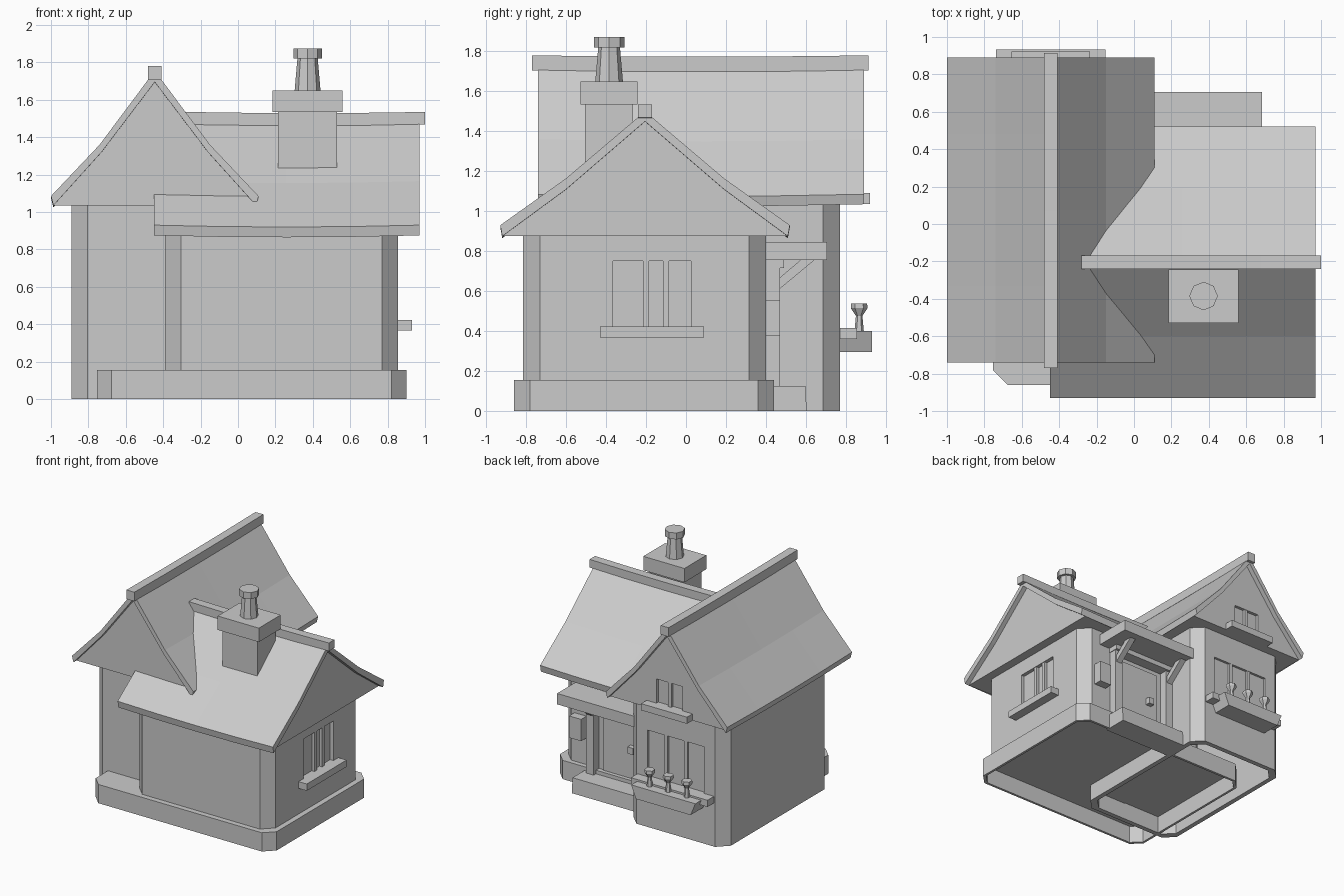
import bpy, bmesh
from mathutils import Vector

default = bpy.data.objects.get("Cube")
if default:
    bpy.data.objects.remove(default, do_unlink=True)

clay = bpy.data.materials.new("light_grey")
clay.use_nodes = True
clay.diffuse_color = (0.6, 0.6, 0.6, 1)
clay.node_tree.nodes["Principled BSDF"].inputs["Base Color"].default_value = (0.6, 0.6, 0.6, 1)


def finish(name, bm):
    bmesh.ops.recalc_face_normals(bm, faces=bm.faces)
    mesh = bpy.data.meshes.new(name)
    bm.to_mesh(mesh)
    bm.free()
    mesh.materials.append(clay)
    ob = bpy.data.objects.new(name, mesh)
    bpy.context.collection.objects.link(ob)
    return ob


def prism(name, profile, axis, start, end, sag=0.0):
    """Extrude a 2D profile along an axis, with an optional dip midway."""
    bm = bmesh.new()
    place = {"x": lambda p, t: (t, p[0], p[1]),
             "y": lambda p, t: (p[0], t, p[1]),
             "z": lambda p, t: (p[0], p[1], t)}[axis]
    steps = 4 if sag else 1
    rings = []
    for i in range(steps + 1):
        f = i / steps
        drop = Vector((0, 0, sag * 4 * f * (1 - f)))
        rings.append([bm.verts.new(Vector(place(p, start + (end - start) * f)) - drop)
                      for p in profile])
    n = len(profile)
    for r, s in zip(rings, rings[1:]):
        for k in range(n):
            bm.faces.new((r[k], r[(k + 1) % n], s[(k + 1) % n], s[k]))
    bm.faces.new(rings[0])
    bm.faces.new(rings[-1])
    return finish(name, bm)


def box(name, x0, x1, y0, y1, z0, z1):
    return prism(name, [(x0, y0), (x1, y0), (x1, y1), (x0, y1)], "z", z0, z1)


def chamfered(x0, x1, y0, y1, c=0.085):
    return [(x0 + c, y0), (x1 - c, y0), (x1, y0 + c), (x1, y1 - c),
            (x1 - c, y1), (x0 + c, y1), (x0, y1 - c), (x0, y0 + c)]


def cone(name, x, y, z0, z1, r0, r1, sides=8):
    bm = bmesh.new()
    bmesh.ops.create_cone(bm, cap_ends=True, segments=sides, radius1=r0, radius2=r1, depth=z1 - z0)
    bmesh.ops.translate(bm, verts=bm.verts, vec=(x, y, (z0 + z1) / 2))
    return finish(name, bm)


def carve(ob, cutter):
    """Subtract the cutter, bake the result and discard the cutter."""
    mod = ob.modifiers.new("cut", "BOOLEAN")
    mod.operation = "DIFFERENCE"
    mod.solver = "EXACT"
    mod.object = cutter
    bpy.context.view_layer.update()
    baked = bpy.data.meshes.new_from_object(ob.evaluated_get(bpy.context.evaluated_depsgraph_get()))
    ob.modifiers.clear()
    ob.data = baked
    bpy.data.objects.remove(cutter, do_unlink=True)


def roof(name, axis, mid, outer, inner, start, end, overhang):
    """Bent gable roof slab with a solid pediment inside it."""
    def mirror(pts):
        return [(mid - d, z) for d, z in reversed(pts)] + [(mid + d, z) for d, z in pts[1:]]
    prism(name, mirror(outer) + mirror(inner)[::-1], axis, start, end, 0.01)
    prism(name + "_gable", mirror(inner), axis, start + overhang, end - overhang)


def ridge(name, axis, mid, start, end, z0, z1, half=0.036):
    prism(name, [(mid - half, z0), (mid + half, z0), (mid + half, z1), (mid - half, z1)],
          axis, start, end, 0.006)


MA, MB = -0.445, -0.205   # centre lines of the tall wing and the low wing

# Walls and foundation, hollow underneath
tall_walls = prism("tall_wing_walls", chamfered(-0.89, 0.0, -0.62, 0.77), "z", 0, 1.045)
carve(tall_walls, prism("cutter", chamfered(-0.85, -0.04, -0.58, 0.73), "z", -0.1, 1.0))
low_walls = prism("low_wing_walls", chamfered(-0.39, 0.855, -0.815, 0.4), "z", 0.14, 0.885)
base = prism("foundation", chamfered(-0.755, 0.9, -0.86, 0.44, 0.08), "z", 0, 0.155)
carve(base, prism("cutter", chamfered(-0.735, 0.88, -0.84, 0.42, 0.075), "z", -0.1, 0.145))

# Roofs with ridge caps
roof("tall_roof", "y", MA, [(0, 1.755), (0.295, 1.36), (0.555, 1.085)],
     [(0, 1.695), (0.285, 1.32), (0.542, 1.035)], -0.74, 0.89, 0.04)
roof("low_roof", "x", MB, [(0, 1.5), (0.395, 1.165), (0.725, 0.93)],
     [(0, 1.45), (0.395, 1.11), (0.715, 0.875)], -0.45, 0.97, 0.04)
ridge("tall_ridge_cap", "y", MA, -0.77, 0.915, 1.705, 1.78)
ridge("low_ridge_cap", "x", MB, -0.28, 1.0, 1.468, 1.535)

# Side window on the low wing
carve(low_walls, box("cutter", 0.825, 0.95, -0.365, 0.025, 0.42, 0.75))
for y in (-0.2, -0.1):
    box("side_window_bar", 0.82, 0.85, y - 0.015, y + 0.015, 0.41, 0.755)
box("side_window_sill", 0.8, 0.93, -0.43, 0.09, 0.367, 0.423)

# Back window on the tall wing
carve(tall_walls, box("cutter", MA - 0.26, MA + 0.26, 0.75, 0.9, 0.415, 0.8))
for d in (-0.09, 0.09):
    box("back_window_bar", MA + d - 0.015, MA + d + 0.015, 0.745, 0.768, 0.41, 0.805)
box("back_window_sill", MA - 0.35, MA + 0.35, 0.74, 0.855, 0.36, 0.415)

# Attic window
attic = bpy.data.objects["tall_roof_gable"]
carve(attic, box("cutter", MA - 0.12, MA + 0.12, 0.825, 1.0, 1.08, 1.29))
box("attic_window_bar", MA - 0.015, MA + 0.015, 0.82, 0.848, 1.07, 1.295)
box("attic_window_sill", MA - 0.21, MA + 0.21, 0.8, 0.922, 1.035, 1.09)

# Planter with three plants
prism("planter", [(MA - 0.25, 0.295), (MA + 0.25, 0.295), (MA + 0.293, 0.4), (MA - 0.293, 0.4)],
      "y", 0.76, 0.932)
for d in (-0.17, 0, 0.17):
    cone("plant_stem", MA + d, 0.867, 0.38, 0.48, 0.025, 0.016, 6)
    cone("plant_leaves", MA + d, 0.867, 0.475, 0.515, 0.016, 0.042, 6)
    cone("plant_top", MA + d, 0.867, 0.515, 0.537, 0.042, 0.04, 6)

# Porch: canopy, braces, door and step
DOOR = 0.29
box("porch_canopy", DOOR - 0.395, DOOR + 0.395, 0.35, 0.705, 0.755, 0.845)
box("door_lintel", DOOR - 0.3, DOOR + 0.3, 0.38, 0.49, 0.715, 0.756)
for side in (-1, 1):
    x = DOOR + side * 0.26
    box("door_post", x - 0.035, x + 0.035, 0.38, 0.47, 0.12, 0.716)
    prism("canopy_brace", [(0.39, 0.6), (0.42, 0.57), (0.645, 0.757), (0.575, 0.757)],
          "x", x - 0.025, x + 0.025)
box("door", DOOR - 0.18, DOOR + 0.18, 0.38, 0.409, 0.13, 0.68)
box("door_handle", DOOR - 0.12, DOOR - 0.07, 0.4, 0.45, 0.375, 0.43)
box("mailbox", 0.63, 0.74, 0.38, 0.47, 0.375, 0.555)
prism("porch_step", [(0.4, 0), (0.605, 0), (0.597, 0.125), (0.4, 0.125)],
      "x", DOOR - 0.33, DOOR + 0.33)

# Chimney
CX, CY = 0.372, -0.385
box("chimney_stack", CX - 0.158, CX + 0.158, CY - 0.12, CY + 0.12, 1.1, 1.54)
box("chimney_cap", CX - 0.188, CX + 0.188, CY - 0.143, CY + 0.143, 1.535, 1.65)
cone("chimney_pot", CX, CY, 1.64, 1.825, 0.07, 0.054)
cone("chimney_pot_rim", CX, CY, 1.82, 1.873, 0.076, 0.076)
